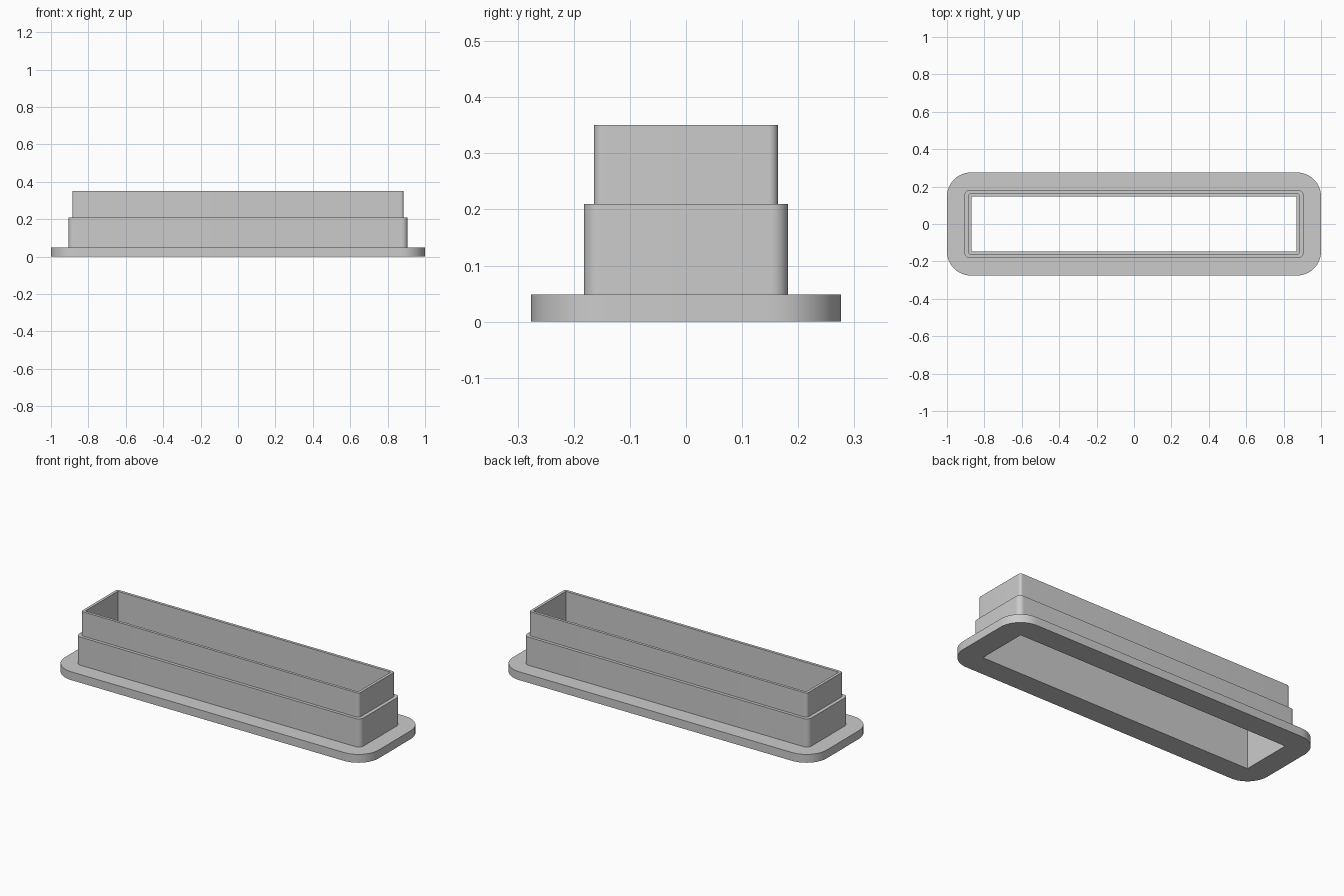
import bpy, bmesh
from math import sin, cos, pi

if "Cube" in bpy.data.objects:
    bpy.data.objects.remove(bpy.data.objects["Cube"], do_unlink=True)

SEGMENTS = 12  # segments per rounded corner
SIGNS = [(1, 1), (-1, 1), (-1, -1), (1, -1)]

# Half width, half depth, corner radius and z range of each tier
FLANGE = (1.0, 0.276, 0.13, 0.0, 0.048)
LOWER_COLLAR = (0.907, 0.182, 0.03, 0.048, 0.21)
UPPER_COLLAR = (0.886, 0.164, 0.016, 0.21, 0.35)
HOLE = (0.87, 0.148)

bm = bmesh.new()


def rounded_loop(hx, hy, r, z):
    loop = []
    for k, (sx, sy) in enumerate(SIGNS):
        for i in range(SEGMENTS + 1):
            a = (k + i / SEGMENTS) * pi / 2
            loop.append(bm.verts.new((sx * (hx - r) + r * cos(a),
                                      sy * (hy - r) + r * sin(a), z)))
    return loop


def bridge(a, b):
    for i in range(len(a)):
        j = (i + 1) % len(a)
        bm.faces.new((a[i], a[j], b[j], b[i]))


def rim(outer, inner):
    # Joins a rounded outline to a sharp-cornered opening
    n = SEGMENTS + 1
    for k in range(4):
        for i in range(SEGMENTS):
            bm.faces.new((outer[k * n + i], outer[k * n + i + 1], inner[k]))
        m = (k + 1) % 4
        bm.faces.new((outer[k * n + SEGMENTS], outer[m * n], inner[m], inner[k]))


# Stepped outside wall
loops = []
for hx, hy, r, z0, z1 in (FLANGE, LOWER_COLLAR, UPPER_COLLAR):
    loops += [rounded_loop(hx, hy, r, z0), rounded_loop(hx, hy, r, z1)]
for a, b in zip(loops, loops[1:]):
    bridge(a, b)

# Straight rectangular opening with flat rims at both ends
hole_bottom, hole_top = [
    [bm.verts.new((sx * HOLE[0], sy * HOLE[1], z)) for sx, sy in SIGNS]
    for z in (FLANGE[3], UPPER_COLLAR[4])]
bridge(hole_bottom, hole_top)
rim(loops[0], hole_bottom)
rim(loops[-1], hole_top)
bmesh.ops.recalc_face_normals(bm, faces=bm.faces)

mesh = bpy.data.meshes.new("flanged_sleeve")
bm.to_mesh(mesh)
bm.free()
sleeve = bpy.data.objects.new("flanged_sleeve", mesh)
bpy.context.collection.objects.link(sleeve)

# Plain grey material
grey = bpy.data.materials.new("light_grey")
grey.use_nodes = True
colour = (0.6, 0.6, 0.6, 1)
grey.diffuse_color = colour
grey.node_tree.nodes["Principled BSDF"].inputs["Base Color"].default_value = colour
mesh.materials.append(grey)

# Smooth corners, crisp steps
bpy.ops.object.select_all(action="DESELECT")
sleeve.select_set(True)
bpy.context.view_layer.objects.active = sleeve
bpy.ops.object.shade_smooth_by_angle(angle=pi / 6)
